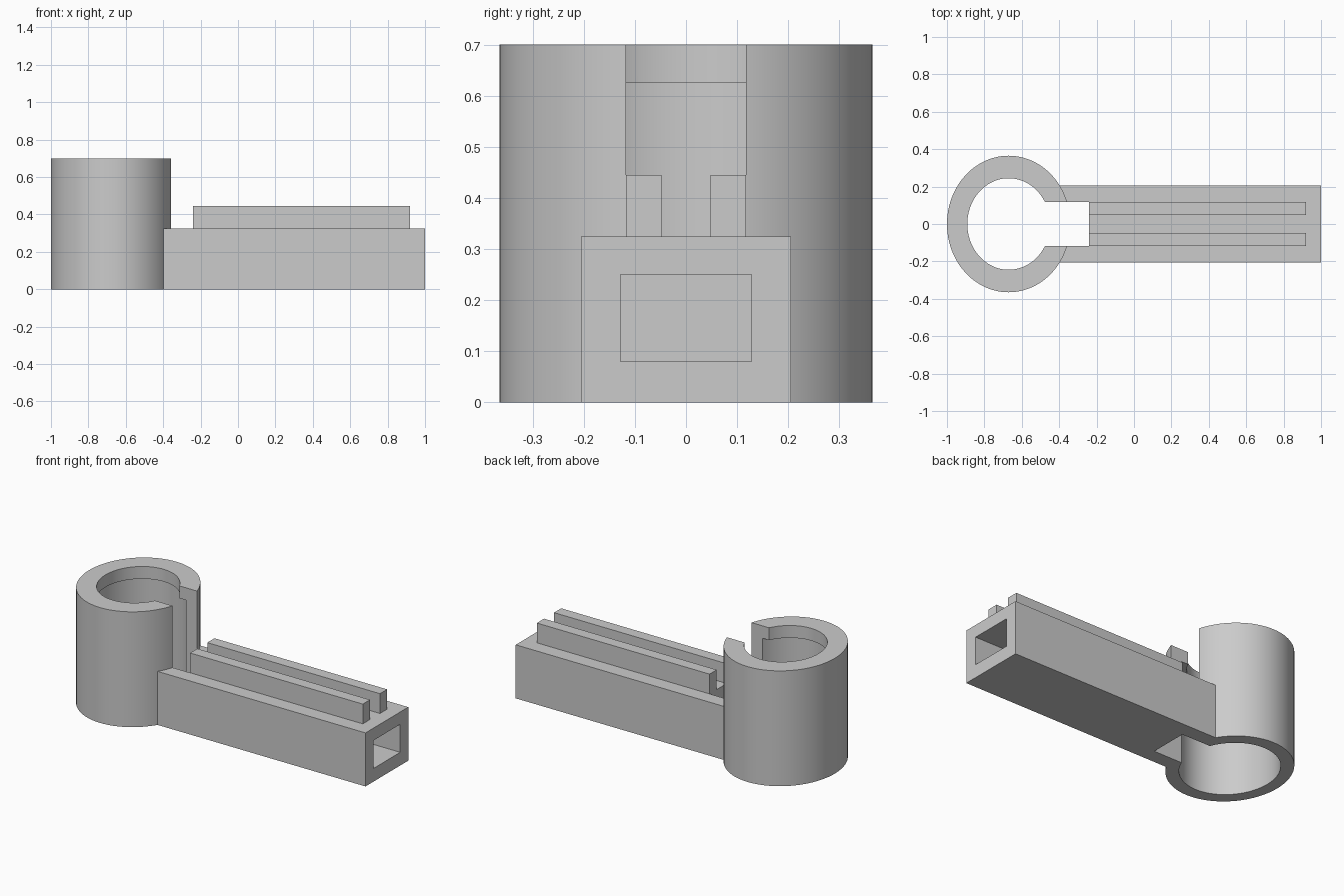
import bpy
import math

cube = bpy.data.objects.get("Cube")
if cube:
    bpy.data.objects.remove(cube, do_unlink=True)

grey = bpy.data.materials.new("plain grey")
grey.use_nodes = True
grey.diffuse_color = (0.6, 0.6, 0.6, 1)
grey.node_tree.nodes["Principled BSDF"].inputs["Base Color"].default_value = grey.diffuse_color

RING_X, RX, RY, HEIGHT = -0.67, 0.33, 0.365, 0.70
SLOT_Y, SLOT_END = 0.117, -0.24
BODY_Y, BODY_TOP = 0.205, 0.325


def finish(obj, name):
    bpy.ops.object.transform_apply(location=True, rotation=True, scale=True)
    obj.name = name
    obj.data.materials.append(grey)
    return obj


def box(name, x0, x1, y0, y1, z0, z1):
    bpy.ops.mesh.primitive_cube_add(
        size=1, location=((x0 + x1) / 2, (y0 + y1) / 2, (z0 + z1) / 2))
    obj = bpy.context.object
    obj.scale = (x1 - x0, y1 - y0, z1 - z0)
    return finish(obj, name)


def oval(name, scale, z0, z1):
    bpy.ops.mesh.primitive_cylinder_add(
        vertices=96, radius=1, depth=1, location=(RING_X, 0, (z0 + z1) / 2))
    obj = bpy.context.object
    obj.scale = (RX * scale, RY * scale, z1 - z0)
    return finish(obj, name)


def cut(target, *cutters):
    bpy.ops.object.select_all(action='DESELECT')
    target.select_set(True)
    bpy.context.view_layer.objects.active = target
    for cutter in cutters:
        cutter.hide_render = True
        mod = target.modifiers.new("cut", 'BOOLEAN')
        mod.operation = 'DIFFERENCE'
        mod.solver = 'EXACT'
        mod.object = cutter
        bpy.ops.object.modifier_apply(modifier=mod.name)
        bpy.data.objects.remove(cutter, do_unlink=True)


def slot():
    return box("slot_cutter", RING_X, SLOT_END, -SLOT_Y, SLOT_Y, -0.1, 0.9)


# Split clamp ring: wide bore with a narrower lip at the top
ring = oval("clamp_ring", 1, 0, HEIGHT)
cut(ring,
    oval("lip_cutter", 0.67, -0.1, 0.9),
    oval("bore_cutter", 0.79, -0.1, 0.625),
    slot())
bpy.ops.object.shade_smooth_by_angle(angle=math.radians(30))

# Handle block that meets the ring, with a blind rectangular socket in its end
handle = box("handle_block", RING_X + 0.1, 1, -BODY_Y, BODY_Y, 0, BODY_TOP)
cut(handle,
    oval("ring_cutter", 1, -0.1, 0.9),
    slot(),
    box("socket_cutter", -0.16, 1.1, -0.128, 0.128, 0.08, 0.25))
bpy.ops.object.shade_smooth_by_angle(angle=math.radians(30))

# Pair of rails along the top
box("left_rail", SLOT_END, 0.92, 0.048, SLOT_Y, BODY_TOP, 0.445)
box("right_rail", SLOT_END, 0.92, -SLOT_Y, -0.048, BODY_TOP, 0.445)
